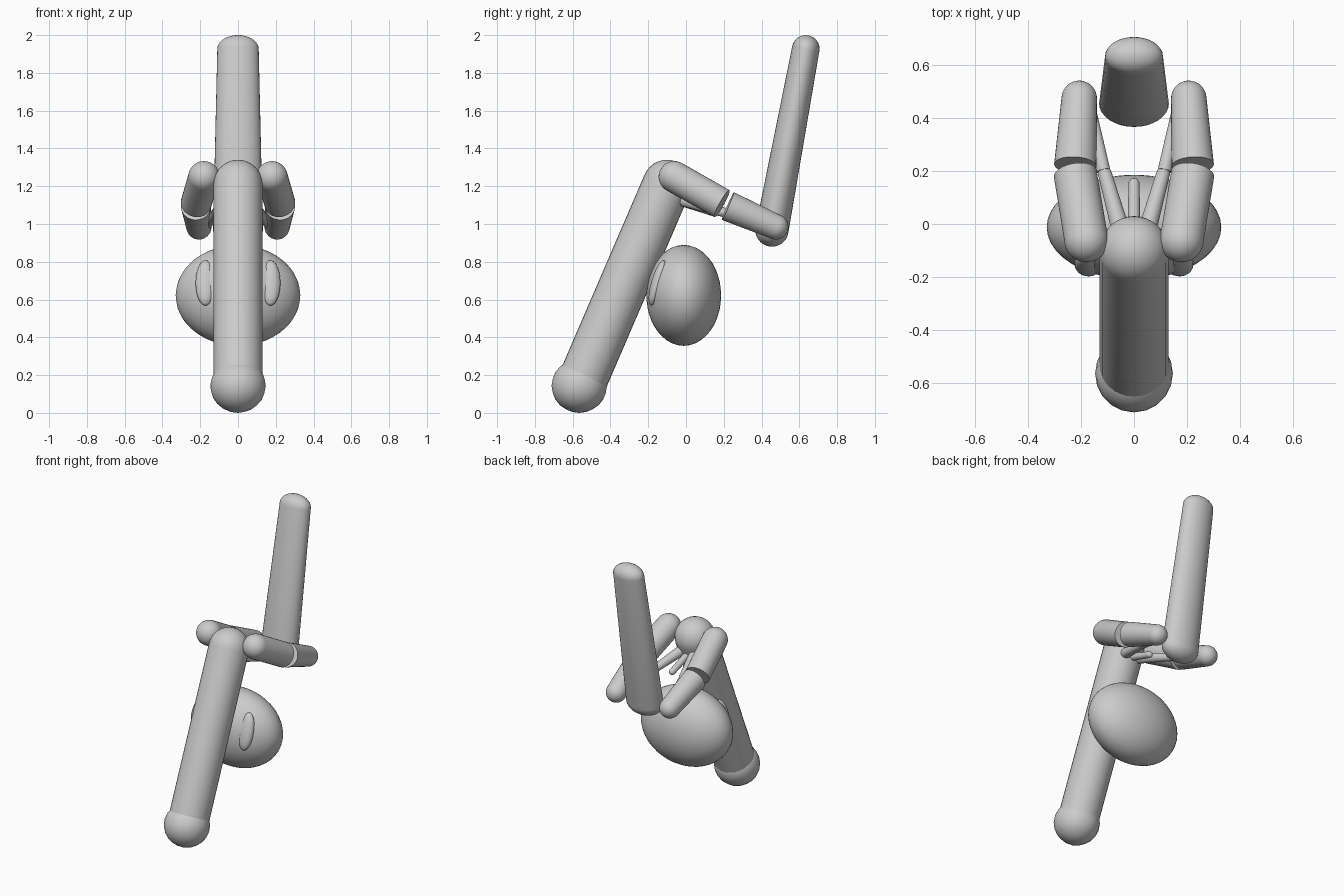
import bpy
import bmesh
import math
from mathutils import Vector, Matrix

cube = bpy.data.objects.get("Cube")
if cube:
    bpy.data.objects.remove(cube, do_unlink=True)

GREY = (0.6, 0.6, 0.6, 1.0)
mat = bpy.data.materials.new("plain grey")
mat.use_nodes = True
mat.diffuse_color = GREY
mat.node_tree.nodes["Principled BSDF"].inputs["Base Color"].default_value = GREY


def finish(name, bm):
    """Turn a bmesh into a smooth shaded grey object."""
    bmesh.ops.recalc_face_normals(bm, faces=bm.faces)
    mesh = bpy.data.meshes.new(name)
    bm.to_mesh(mesh)
    bm.free()
    mesh.materials.append(mat)
    obj = bpy.data.objects.new(name, mesh)
    bpy.context.collection.objects.link(obj)
    bpy.ops.object.select_all(action='DESELECT')
    obj.select_set(True)
    bpy.context.view_layer.objects.active = obj
    bpy.ops.object.shade_smooth_by_angle(angle=math.radians(45))
    return obj


def limb(name, start, end, r0, r1, round_start=False, round_end=True, widen=1.0, sides=32):
    """Tapered rod between two points, each end flat or domed."""
    start, end = Vector(start), Vector(end)
    length = (end - start).length
    w = (end - start).normalized()
    u = (Vector((1, 0, 0)) - w * w.x).normalized()
    v = w.cross(u)
    steps = 8
    arc = [i / steps * math.pi / 2 for i in range(steps)]
    profile = []
    if round_start:
        profile += [(r0 * math.cos(a), -r0 * math.sin(a)) for a in reversed(arc)]
    else:
        profile.append((r0, 0))
    if round_end:
        profile += [(r1 * math.cos(a), length + r1 * math.sin(a)) for a in arc]
    else:
        profile.append((r1, length))

    bm = bmesh.new()
    rings = []
    for r, h in profile:
        ring = []
        for i in range(sides):
            a = math.tau * i / sides
            ring.append(bm.verts.new(start + w * h + u * (r * widen * math.cos(a)) + v * (r * math.sin(a))))
        rings.append(ring)
    for low, high in zip(rings, rings[1:]):
        for i in range(sides):
            j = (i + 1) % sides
            bm.faces.new((low[i], low[j], high[j], high[i]))
    # Close each end with a dome tip or a flat disc
    for ring, domed, tip in ((rings[0], round_start, start - w * r0),
                             (rings[-1], round_end, end + w * r1)):
        if domed:
            pole = bm.verts.new(tip)
            for i in range(sides):
                bm.faces.new((ring[i], ring[(i + 1) % sides], pole))
        else:
            bm.faces.new(ring)
    return finish(name, bm)


def ellipsoid(name, centre, radii, detail, tilt=0.0):
    bm = bmesh.new()
    bmesh.ops.create_icosphere(bm, subdivisions=detail, radius=1.0)
    bm.transform(Matrix.Translation(centre) @ Matrix.Rotation(tilt, 4, 'X')
                 @ Matrix.Diagonal((*radii, 1.0)))
    return finish(name, bm)


# Leaning body with a ball at its foot
limb("body", (0, -0.55, 0.165), (0, -0.10, 1.21), 0.13, 0.13)
ellipsoid("foot_ball", (0, -0.565, 0.143), (0.147, 0.147, 0.143), 3)

# Head with two raised ovals
ellipsoid("head", (0, -0.012, 0.622), (0.33, 0.198, 0.267), 4)

# Upright flattened tail
limb("tail", (0, 0.455, 0.968), (0, 0.634, 1.927), 0.088, 0.073, round_start=True, widen=1.5)

# Short middle finger behind the body top
limb("middle_finger", (0, -0.06, 1.13), (0, 0.152, 1.06), 0.024, 0.021)

# Paired parts
for side, s in (("left", 1), ("right", -1)):
    ellipsoid(side + "_eye", (s * 0.172, -0.152, 0.688), (0.053, 0.032, 0.125), 3, tilt=-0.28)
    limb(side + "_upper_arm", (s * 0.222, 0.19, 1.108), (s * 0.18, -0.062, 1.25), 0.082, 0.083)
    limb(side + "_lower_arm", (s * 0.222, 0.222, 1.095), (s * 0.207, 0.475, 0.985), 0.08, 0.067)
    limb(side + "_inner_upper_arm", (s * 0.04, -0.06, 1.14), (s * 0.11, 0.19, 1.065), 0.036, 0.026)
    limb(side + "_inner_lower_arm", (s * 0.115, 0.2, 1.062), (s * 0.165, 0.44, 0.985), 0.026, 0.02)
